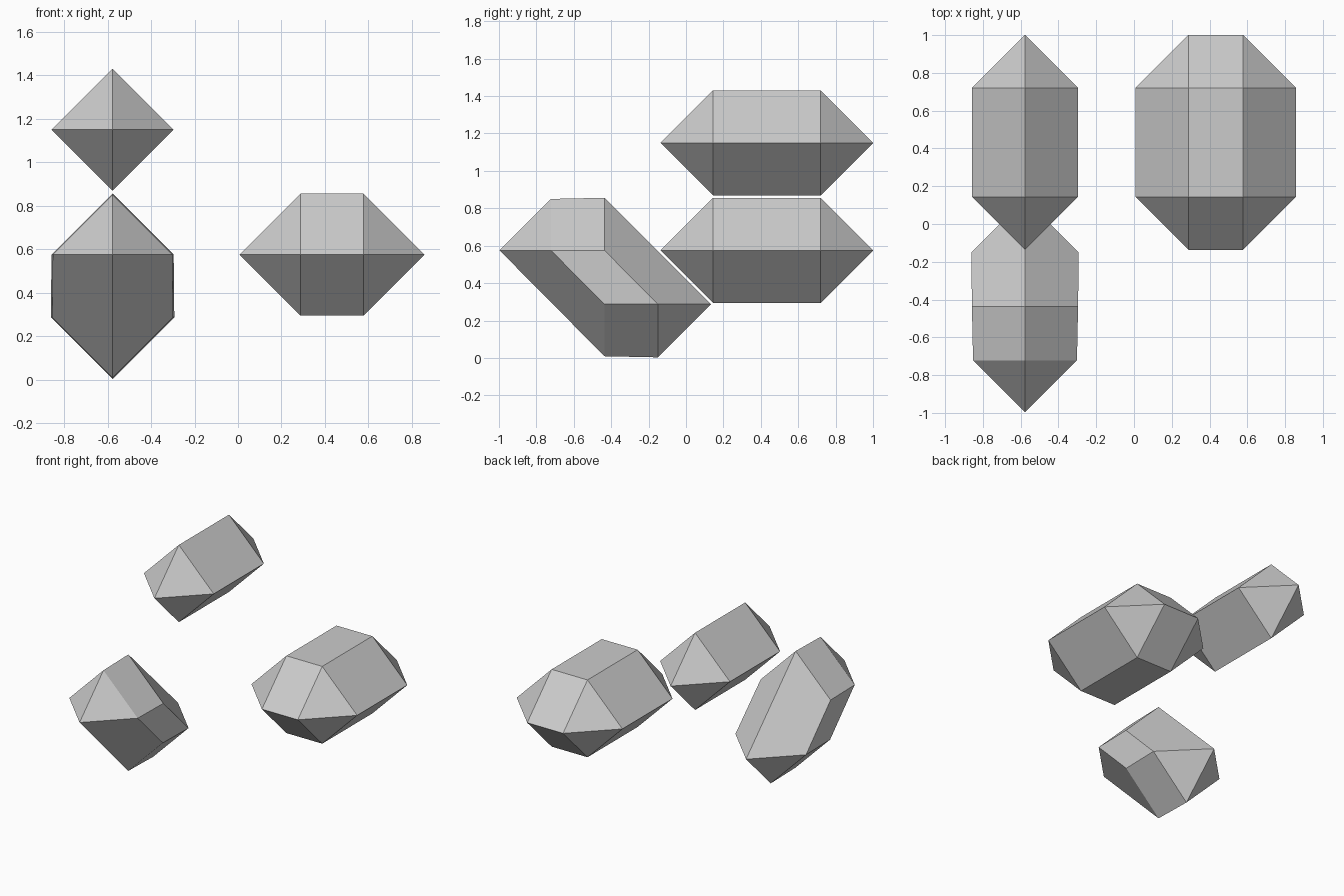
import bpy
import bmesh
import math
from mathutils import Vector

cube = bpy.data.objects.get("Cube")
if cube:
    bpy.data.objects.remove(cube, do_unlink=True)

# Single stone colour
stone = bpy.data.materials.new("stone grey")
stone.use_nodes = True
grey = (0.6, 0.6, 0.6, 1)
stone.diffuse_color = grey
stone.node_tree.nodes["Principled BSDF"].inputs["Base Color"].default_value = grey


def rock(name, cores):
    """Faceted rock: a convex hull wrapped around octahedra (x, y, z, radius)."""
    bm = bmesh.new()
    for x, y, z, radius in cores:
        for axis in range(3):
            for side in (-radius, radius):
                tip = Vector((x, y, z))
                tip[axis] += side
                bm.verts.new(tip)
    hull = bmesh.ops.convex_hull(bm, input=bm.verts[:])
    spare = {g for g in hull["geom_interior"] + hull["geom_unused"]
             if isinstance(g, bmesh.types.BMVert)}
    bmesh.ops.delete(bm, geom=list(spare), context="VERTS")
    # Merge coplanar triangles into clean facets
    bmesh.ops.dissolve_limit(bm, angle_limit=math.radians(4),
                             verts=bm.verts[:], edges=bm.edges[:])
    bmesh.ops.recalc_face_normals(bm, faces=bm.faces[:])
    mesh = bpy.data.meshes.new(name)
    bm.to_mesh(mesh)
    bm.free()
    mesh.materials.append(stone)
    obj = bpy.data.objects.new(name, mesh)
    bpy.context.collection.objects.link(obj)
    return obj


LEFT, RIGHT = 0.577, -0.577
NEAR, FAR = 0.144, 0.72
R = 0.281

# Long upper rock
rock("upper_rock", [(RIGHT, y, 1.15, R) for y in (NEAR, FAR)])

# Wide rock on the left
rock("wide_rock", [(x, y, 0.575, R) for x in (LEFT / 2, LEFT) for y in (NEAR, FAR)])

# Slanted lower rock
rock("slanted_rock", [
    (RIGHT, -0.722, 0.575, 0.275),
    (RIGHT, -0.436, 0.575, 0.281),
    (RIGHT, -0.436, 0.287, 0.278),
    (RIGHT, -0.15, 0.287, 0.284),
])
